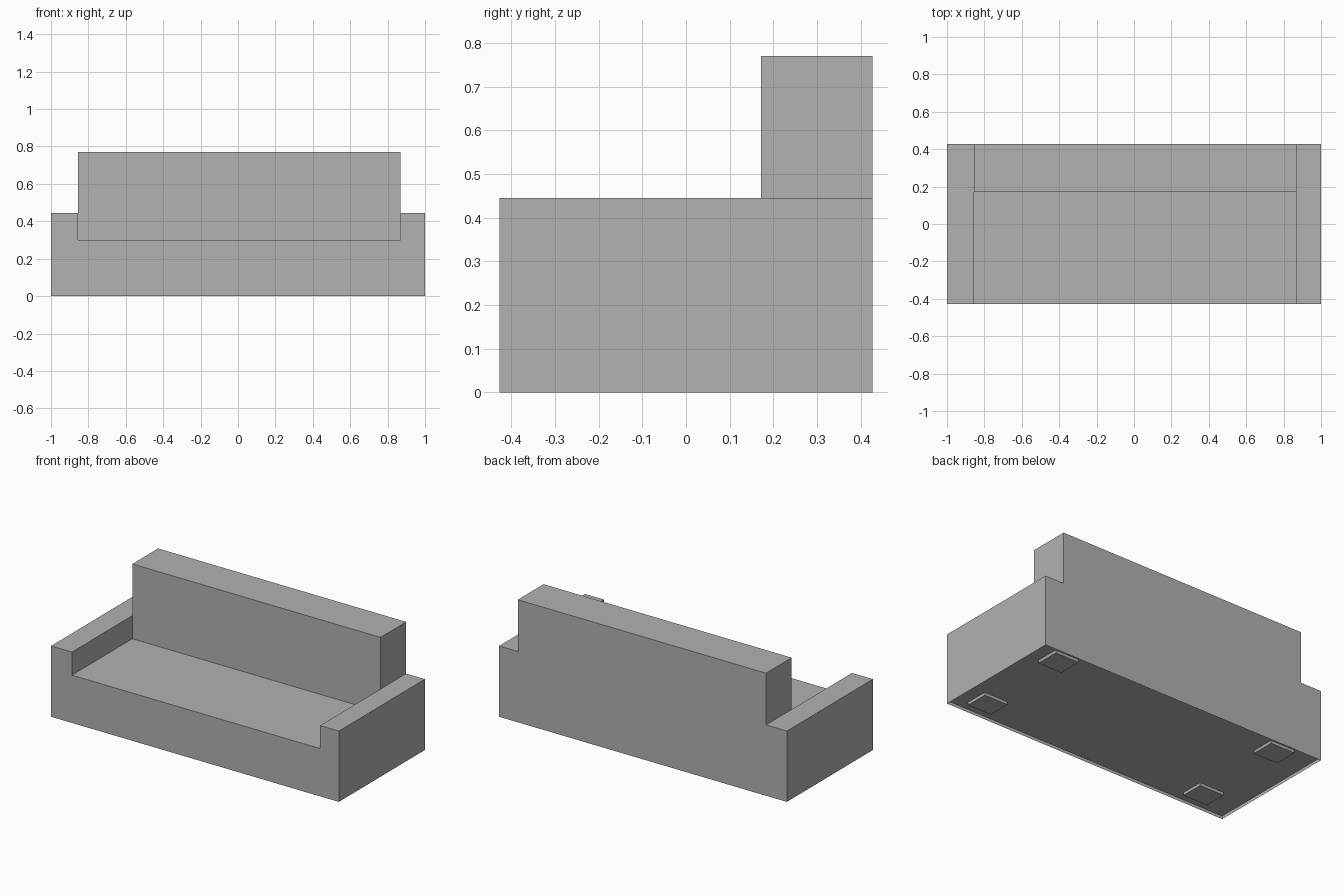
import bpy
import bmesh

cube = bpy.data.objects.get("Cube")
if cube:
    bpy.data.objects.remove(cube, do_unlink=True)

# One plain fabric colour for the whole sofa
grey = bpy.data.materials.new("plain grey")
grey.use_nodes = True
colour = (0.445, 0.445, 0.445, 1.0)
grey.diffuse_color = colour
grey.node_tree.nodes["Principled BSDF"].inputs["Base Color"].default_value = colour

HALF_DEPTH = 0.427
SEAT_Z, ARM_Z, BACK_Z = 0.30, 0.445, 0.77
INNER_L, INNER_R = 0.87, -0.855     # inner faces of the two arms
RECESS = 0.018                      # depth of the hollow underside


def finish(name, bm):
    bmesh.ops.recalc_face_normals(bm, faces=bm.faces)
    mesh = bpy.data.meshes.new(name)
    bm.to_mesh(mesh)
    bm.free()
    mesh.materials.append(grey)
    obj = bpy.data.objects.new(name, mesh)
    bpy.context.collection.objects.link(obj)
    return obj


def extrude_profile(points, y0, y1):
    """Front outline in x, z pulled from y0 to y1."""
    bm = bmesh.new()
    face = bm.faces.new([bm.verts.new((x, y0, z)) for x, z in points])
    grown = bmesh.ops.extrude_face_region(bm, geom=[face])["geom"]
    verts = [v for v in grown if isinstance(v, bmesh.types.BMVert)]
    bmesh.ops.translate(bm, verts=verts, vec=(0, y1 - y0, 0))
    bmesh.ops.recalc_face_normals(bm, faces=bm.faces)
    return bm


def box(name, x0, x1, y0, y1, z0, z1):
    outline = [(x0, z0), (x1, z0), (x1, z1), (x0, z1)]
    return finish(name, extrude_profile(outline, y0, y1))


# Seat and both arms in one U-shaped body
body = extrude_profile(
    [(-1, 0), (1, 0), (1, ARM_Z), (INNER_L, ARM_Z), (INNER_L, SEAT_Z),
     (INNER_R, SEAT_Z), (INNER_R, ARM_Z), (-1, ARM_Z)],
    -HALF_DEPTH, HALF_DEPTH)

# Thin rim around a recessed underside
body.normal_update()
under = min(body.faces, key=lambda f: f.calc_center_median().z)
bmesh.ops.inset_region(body, faces=[under], thickness=0.003)
bmesh.ops.translate(body, verts=under.verts, vec=(0, 0, RECESS))
finish("seat_and_arms", body)

# Backrest between the arms
box("backrest", INNER_R, INNER_L, 0.172, HALF_DEPTH, SEAT_Z, BACK_Z)

# Four low square feet under the corners
for side, x0, x1 in (("left", 0.735, 0.90), ("right", -0.835, -0.665)):
    for end, y0, y1 in (("front", -0.365, -0.22), ("back", 0.245, 0.395)):
        box(f"{end}_{side}_foot", x0, x1, y0, y1, 0.0, RECESS + 0.002)
